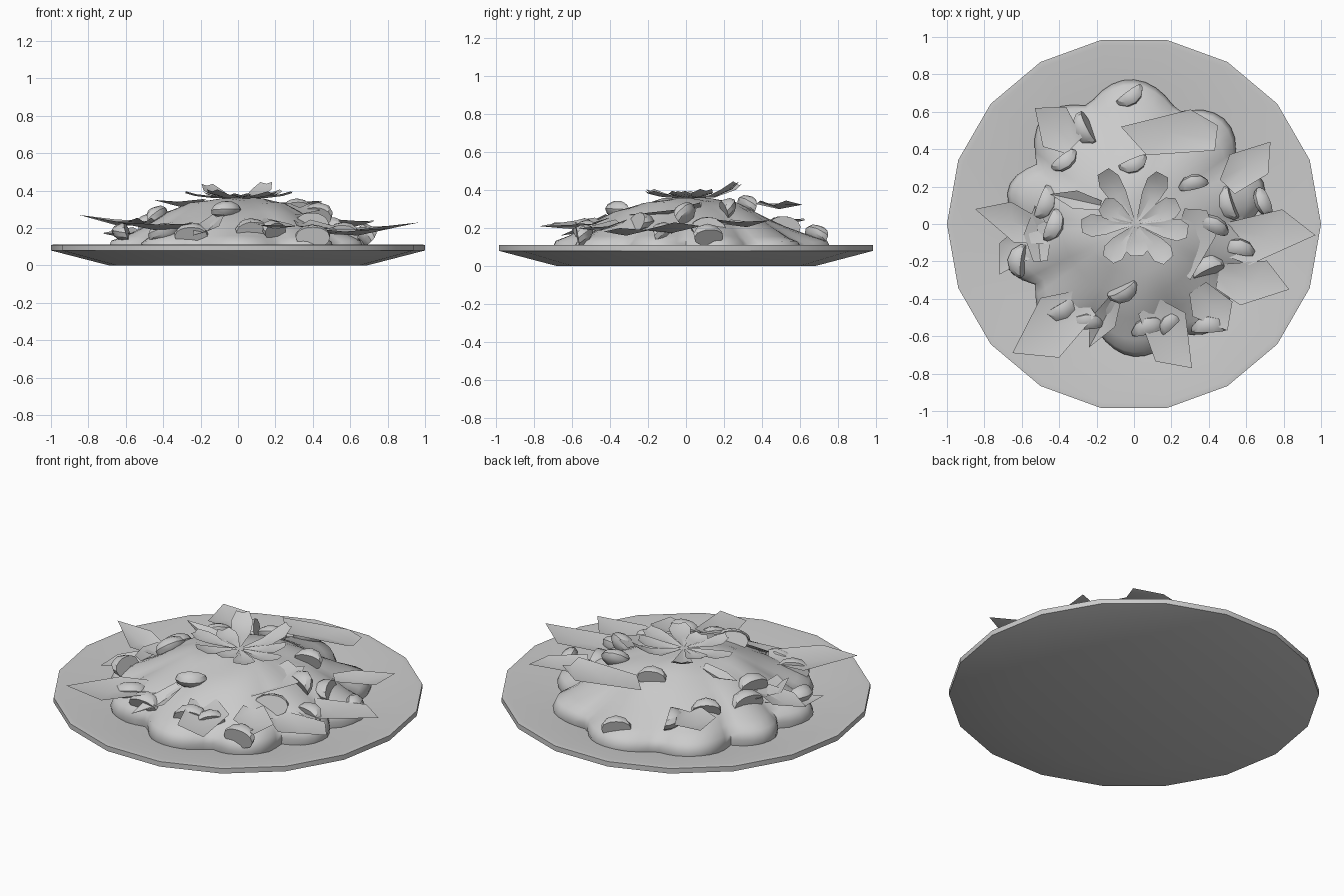
import bpy, bmesh, math, random
from mathutils import Vector, Matrix

if "Cube" in bpy.data.objects:
    bpy.data.objects.remove(bpy.data.objects["Cube"])

random.seed(4)


def finish(name, bm, angle=35):
    bmesh.ops.recalc_face_normals(bm, faces=bm.faces[:])
    me = bpy.data.meshes.new(name)
    bm.to_mesh(me)
    bm.free()
    ob = bpy.data.objects.new(name, me)
    bpy.context.collection.objects.link(ob)
    bpy.context.view_layer.objects.active = ob
    ob.select_set(True)
    bpy.ops.object.shade_smooth_by_angle(angle=math.radians(angle))
    ob.select_set(False)
    return ob


def rings_to_mesh(name, rings, angle=35):
    """Bridge equal-length rings of points and cap both ends."""
    bm = bmesh.new()
    vs = [[bm.verts.new(p) for p in r] for r in rings]
    n = len(vs[0])
    for a, b in zip(vs, vs[1:]):
        for i in range(n):
            bm.faces.new((a[i], a[(i + 1) % n], b[(i + 1) % n], b[i]))
    bm.faces.new(vs[0])
    bm.faces.new(vs[-1])
    return finish(name, bm, angle)


def grid_faces(bm, rows):
    for a, b in zip(rows, rows[1:]):
        for i in range(len(a) - 1):
            bm.faces.new((a[i], a[i + 1], b[i + 1], b[i]))


# plate: 18-sided revolved profile
N = 18
profile = [(0.69, 0), (1.0, 0.08), (1.0, 0.11), (0.97, 0.112), (0.66, 0.045)]
rings_to_mesh("plate", [[(r * math.cos(math.tau * i / N), r * math.sin(math.tau * i / N), z)
                         for i in range(N)] for r, z in profile])


# salad mound: rounded dome on a scalloped lettuce bed
def base_radius(a):
    return 0.655 + 0.06 * max(0, math.sin(a)) ** 2 + 0.015 * math.sin(4 * a)


def scallop(a):
    return abs(math.sin(5 * a + 0.4 * math.sin(2 * a)))


DOME = [(1.0, 0.045), (1.01, 0.08), (0.985, 0.125), (0.9, 0.155), (0.75, 0.215),
        (0.58, 0.275), (0.4, 0.325), (0.2, 0.352), (0.04, 0.36)]


def height(x, y):
    t = math.hypot(x, y) / base_radius(math.atan2(y, x))
    for (t1, z1), (t0, z0) in zip(DOME[2:], DOME[3:]):
        if t0 <= t <= t1:
            return z0 + (z1 - z0) * (t - t0) / (t1 - t0)
    return 0.36 if t < 0.5 else 0.12


M = 80
rings = []
for t, z in DOME:
    ring = []
    for i in range(M):
        a = math.tau * i / M
        edge = base_radius(a) - 0.055 + 0.1 * scallop(a)
        k = t ** 4
        r = t * (edge * k + 0.66 * (1 - k))
        lump = 0.012 * math.sin(3 * a + 9 * t) * math.sin(math.pi * min(t, 1))
        ring.append((r * math.cos(a), r * math.sin(a),
                     z + lump + 0.02 * (scallop(a) - 0.6) * k * (z > 0.1)))
    rings.append(ring)
rings_to_mesh("salad_mound", rings, 50)


# leaves: thin cupped sheets with angular outline, from base to tip
def leaf(name, base, tip, width, skew, cup=0.025):
    base, tip = Vector(base), Vector(tip)
    axis = tip - base
    side = axis.cross(Vector((0, 0, 1))).normalized()
    up = side.cross(axis).normalized()
    bm = bmesh.new()
    rows = []
    for t, w in ((0, 0.25), (0.5, 0.5)):
        row = []
        for s in (-1, 0, 1):
            p = base + axis * (t + skew * s * t) + side * width * w * s
            row.append(bm.verts.new(p + up * cup * (abs(s) - math.sin(math.pi * t))))
        rows.append(row)
    grid_faces(bm, rows)
    t = bm.verts.new(tip)
    for i in (0, 1):
        bm.faces.new((rows[-1][i], rows[-1][i + 1], t))
    finish(name, bm)


LEAVES = [  # base, tip, width, skew
    ((0.44, -0.08, 0.17), (0.97, -0.06, 0.23), 0.29, -0.35),
    ((0.45, -0.28, 0.17), (0.83, -0.35, 0.20), 0.26, -0.25),
    ((0.33, 0.08, 0.31), (0.30, -0.30, 0.27), 0.24, 0.3),
    ((0.08, -0.44, 0.23), (0.31, -0.77, 0.21), 0.28, 0.3),
    ((-0.25, -0.42, 0.20), (-0.65, -0.69, 0.23), 0.32, -0.2),
    ((-0.45, -0.06, 0.21), (-0.85, 0.08, 0.27), 0.20, 0.2),
    ((-0.50, -0.20, 0.23), (-0.53, 0.10, 0.24), 0.15, 0.0),
    ((-0.52, 0.00, 0.18), (-0.72, -0.27, 0.17), 0.20, 0.2),
    ((-0.32, 0.42, 0.23), (-0.53, 0.62, 0.25), 0.24, 0.2),
    ((0.44, 0.46, 0.32), (-0.07, 0.52, 0.33), 0.27, -0.4),
    ((0.50, 0.20, 0.22), (0.73, 0.44, 0.24), 0.22, 0.2),
    ((0.34, -0.34, 0.22), (0.50, -0.57, 0.20), 0.22, -0.2),
    ((-0.18, 0.10, 0.33), (-0.45, 0.16, 0.35), 0.10, 0.0),
    ((-0.10, -0.40, 0.25), (-0.24, -0.66, 0.16), 0.14, 0.1),
]
for k, args in enumerate(LEAVES):
    leaf(f"leaf_{k + 1}", *args)


# garnish rosette: petals around the top (angle, length, rise)
PETALS = [(62, 0.30, 0.08), (25, 0.25, 0.04), (-8, 0.28, 0.03), (-48, 0.26, 0.03), (-88, 0.17, 0.02),
          (-128, 0.24, 0.04), (-178, 0.29, 0.03), (150, 0.21, 0.03), (122, 0.33, 0.07)]
for k, (deg, length, rise) in enumerate(PETALS):
    d = Vector((math.cos(math.radians(deg)), math.sin(math.radians(deg)), 0))
    side = Vector((-d.y, d.x, 0))
    bm = bmesh.new()
    rows = []
    for t, w, z in ((0.08, 0.008, 0.0), (0.55, 0.05, 0.006), (0.82, 0.06, rise * 0.5), (1, 0.035, rise)):
        rows.append([bm.verts.new(d * length * t + side * w * s
                                  + Vector((0.01, 0, 0.356 + z + 0.01 * abs(s)))) for s in (-1, 0, 1)])
    grid_faces(bm, rows)
    finish(f"petal_{k + 1}", bm)


# vegetable wedges: cut ellipsoids scattered on the mound
def wedge(name, x, y, size, lift):
    bm = bmesh.new()
    bmesh.ops.create_uvsphere(bm, u_segments=10, v_segments=6, radius=size)
    res = bmesh.ops.bisect_plane(bm, geom=bm.verts[:] + bm.edges[:] + bm.faces[:],
                                 plane_co=(0, 0.001, 0.001), plane_no=(0.02, 1, 0.3), clear_outer=True)
    cut = [e for e in res["geom_cut"] if isinstance(e, bmesh.types.BMEdge)]
    bmesh.ops.contextual_create(bm, geom=cut)
    rot = Matrix.Rotation(random.uniform(0, math.tau), 4, 'Z') @ Matrix.Rotation(random.uniform(-1.1, 0), 4, 'X')
    mat = Matrix.Translation((x, y, height(x, y) + lift)) @ rot @ Matrix.Diagonal((1, 0.95, 0.55, 1))
    bmesh.ops.transform(bm, matrix=mat, verts=bm.verts[:])
    finish(name, bm)


WEDGES = [(-0.03, 0.70), (-0.01, 0.34), (0.53, 0.12), (0.32, 0.20), (-0.38, 0.35), (-0.24, 0.52),
          (-0.45, 0.00), (-0.59, -0.20), (-0.40, -0.43), (-0.25, -0.54), (-0.07, -0.34), (0.08, -0.57),
          (0.40, -0.26), (0.40, -0.57), (0.42, -0.02), (0.70, 0.12), (0.20, -0.54), (0.56, -0.15),
          (-0.50, 0.12)]
for k, (x, y) in enumerate(WEDGES):
    wedge(f"wedge_{k + 1}", x, y, random.uniform(0.08, 0.1), 0.03 if math.hypot(x, y) > 0.6 else 0.01)
